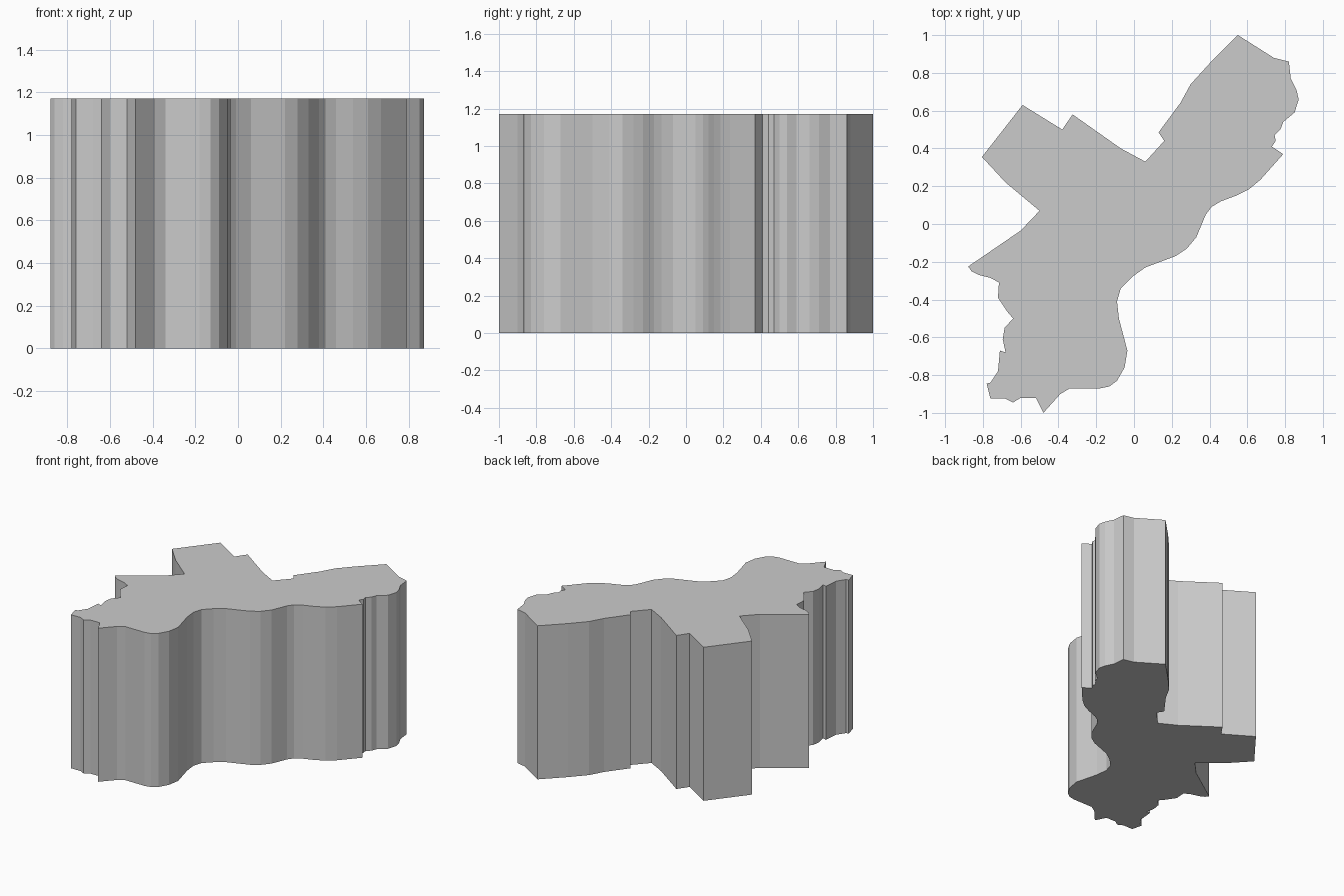
import bpy
import bmesh

HEIGHT = 1.17

# Footprint of the block, clockwise from the far corner
outline = [
    # right-hand end
    (0.55, 1.0), (0.74, 0.88), (0.82, 0.86), (0.83, 0.77), (0.86, 0.71),
    (0.872, 0.66), (0.85, 0.59), (0.79, 0.54), (0.775, 0.5), (0.745, 0.47),
    (0.75, 0.44), (0.73, 0.41), (0.79, 0.37),
    # wavy front edge
    (0.67, 0.235), (0.61, 0.185), (0.54, 0.15), (0.46, 0.12), (0.41, 0.09),
    (0.38, 0.05), (0.33, -0.07), (0.28, -0.13), (0.22, -0.17), (0.06, -0.23),
    (-0.01, -0.28), (-0.07, -0.34), (-0.09, -0.41), (-0.08, -0.5),
    (-0.035, -0.67), (-0.05, -0.76), (-0.09, -0.83), (-0.13, -0.86),
    (-0.18, -0.87), (-0.34, -0.87), (-0.39, -0.9), (-0.48, -1.0),
    # ragged front-left end
    (-0.52, -0.92), (-0.6, -0.92), (-0.64, -0.945), (-0.68, -0.925),
    (-0.76, -0.925), (-0.78, -0.845), (-0.76, -0.84), (-0.72, -0.78),
    (-0.71, -0.67), (-0.68, -0.68), (-0.695, -0.61), (-0.685, -0.55),
    (-0.64, -0.5), (-0.67, -0.465), (-0.72, -0.39), (-0.715, -0.31),
    (-0.76, -0.285), (-0.82, -0.27), (-0.86, -0.25), (-0.878, -0.225),
    # angular back-left edge
    (-0.79, -0.165), (-0.6, -0.035), (-0.5, 0.07), (-0.68, 0.22),
    (-0.805, 0.355), (-0.59, 0.63), (-0.38, 0.5), (-0.325, 0.58),
    (-0.07, 0.4), (0.06, 0.33), (0.16, 0.44), (0.13, 0.485),
    (0.245, 0.64), (0.3, 0.74), (0.4, 0.85),
]

# Straight-walled block raised from the footprint
bm = bmesh.new()
base = bm.faces.new([bm.verts.new((x, y, 0)) for x, y in outline])
raised = bmesh.ops.extrude_face_region(bm, geom=[base], use_keep_orig=True)
top = [v for v in raised["geom"] if isinstance(v, bmesh.types.BMVert)]
bmesh.ops.translate(bm, verts=top, vec=(0, 0, HEIGHT))
bmesh.ops.recalc_face_normals(bm, faces=bm.faces)

mesh = bpy.data.meshes.new("outline_block")
bm.to_mesh(mesh)
bm.free()
bpy.context.collection.objects.link(bpy.data.objects.new("outline_block", mesh))
